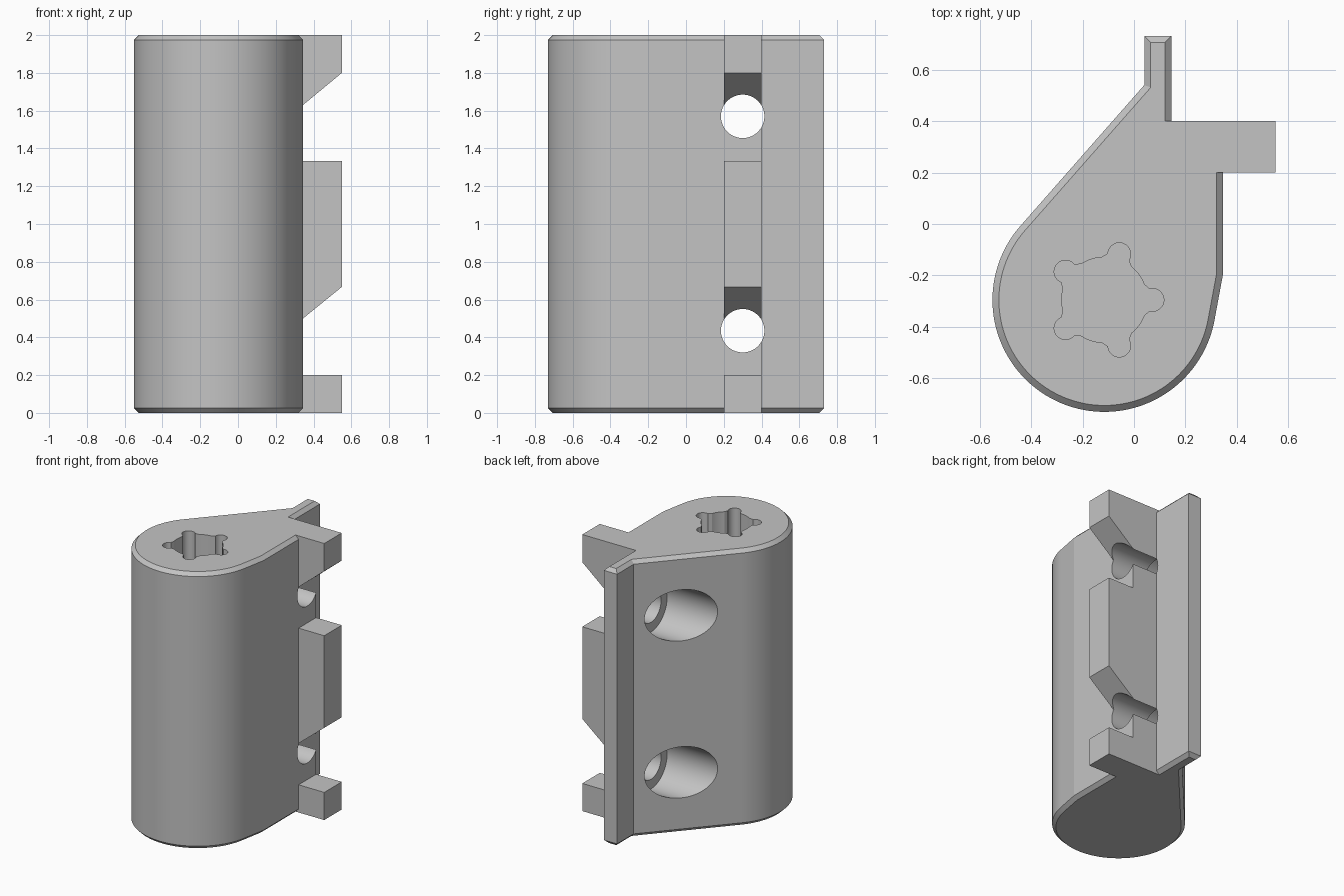
import bpy
from math import cos, sin, radians, pi
from mathutils import Vector, Matrix

default = bpy.data.objects.get("Cube")
if default:
    bpy.data.objects.remove(default, do_unlink=True)

grey = bpy.data.materials.new("plain grey")
grey.use_nodes = True
colour = (0.55, 0.55, 0.55, 1)
grey.diffuse_color = colour
grey.node_tree.nodes["Principled BSDF"].inputs["Base Color"].default_value = colour


def arc(centre, radius, start, end, steps):
    """Points along a circular arc, angles in degrees."""
    angles = [radians(start + (end - start) * i / steps) for i in range(steps + 1)]
    return [Vector((centre[0] + radius * cos(a), centre[1] + radius * sin(a))) for a in angles]


def loft(name, rings):
    """Closed solid through matching rings of 3D points."""
    n = len(rings[0])
    verts = [p for ring in rings for p in ring]
    faces = [list(reversed(range(n))), list(range(len(verts) - n, len(verts)))]
    for k in range(len(rings) - 1):
        for i in range(n):
            j = (i + 1) % n
            faces.append((k * n + i, k * n + j, (k + 1) * n + j, (k + 1) * n + i))
    mesh = bpy.data.meshes.new(name)
    mesh.from_pydata(verts, [], faces)
    mesh.materials.append(grey)
    obj = bpy.data.objects.new(name, mesh)
    bpy.context.collection.objects.link(obj)
    return obj


def at_height(points, z):
    return [(p[0], p[1], z) for p in points]


def inset(points, depths):
    """Move each edge of a counter-clockwise outline inwards by its own depth."""
    n = len(points)
    normals = []
    for i in range(n):
        e = (points[(i + 1) % n] - points[i]).normalized()
        normals.append(Vector((e.y, -e.x)))
    return [points[i] - (normals[i - 1] * depths[i - 1] + normals[i] * depths[i])
            / (1 + normals[i - 1].dot(normals[i])) for i in range(n)]


def cylinder_x(name, radius, x0, x1, y, z):
    circle = arc((y, z), radius, 0, 360, 72)[:-1]
    return loft(name, [[(x, p.x, p.y) for p in circle] for x in (x0, x1)])


def cut(obj, cutters):
    for cutter in cutters:
        cutter.hide_render = True
        mod = obj.modifiers.new("cut", "BOOLEAN")
        mod.operation = "DIFFERENCE"
        mod.solver = "EXACT"
        mod.object = cutter
        bpy.context.view_layer.objects.active = obj
        bpy.ops.object.modifier_apply(modifier=mod.name)


# Teardrop body with a rear fin and chamfered ends
centre, chamfer, height = (-0.115, -0.295), 0.025, 2.0
corners = [(0.345, -0.2), (0.345, 0.4), (0.145, 0.4), (0.145, 0.73), (0.04, 0.73), (0.04, 0.54)]
outline = [Vector(c) for c in corners] + arc(centre, 0.435, 138.7, 349.5, 120)
depths = [chamfer] * len(outline)
depths[1] = 0  # the step beside the fin stays square
inner = inset(outline, depths)
body = loft("body", [at_height(inner, 0), at_height(outline, chamfer),
                     at_height(outline, height - chamfer), at_height(inner, height)])

# Five-lobed socket in the top
star = []
for k in range(5):
    turn = 72 * k
    lobe = (centre[0] + 0.187 * cos(radians(turn)), centre[1] + 0.187 * sin(radians(turn)))
    star += arc(lobe, 0.044, turn - 105, turn + 105, 32)
    star += arc(centre, 0.166, turn + 21, turn + 51, 8)
socket = loft("socket_cutter", [at_height(star, 1.0), at_height(star, 2.1)])

# Screw holes with wide counterbores on the slanted side
drills, bores = [], []
for z in (0.435, 1.57):
    drills.append(cylinder_x("drill_cutter", 0.115, -1, 1, 0.3, z))
    bores.append(cylinder_x("counterbore_cutter", 0.185, -1, 0.07, 0.3, z))

# Side lugs: (name, bottom at the wall, bottom at the tip, top)
lugs = []
for name, low_in, low_out, top in (("lower_lug", 0, 0, 0.2),
                                   ("middle_lug", 0.48, 0.667, 1.333),
                                   ("upper_lug", 1.61, 1.8, 2.0)):
    side = [(0.32, low_in), (0.55, low_out), (0.55, top), (0.32, top)]
    lugs.append(loft(name, [[(x, y, z) for x, z in side] for y in (0.4, 0.2)]))

cut(body, [socket] + drills + bores)
for lug in lugs[1:]:
    cut(lug, drills)
for cutter in [socket] + drills + bores:
    bpy.data.objects.remove(cutter, do_unlink=True)

# Smooth the curved walls, keep every real edge sharp
bpy.ops.object.select_all(action="DESELECT")
for obj in [body] + lugs:
    obj.select_set(True)
bpy.context.view_layer.objects.active = body
bpy.ops.object.shade_smooth_by_angle(angle=radians(9))
